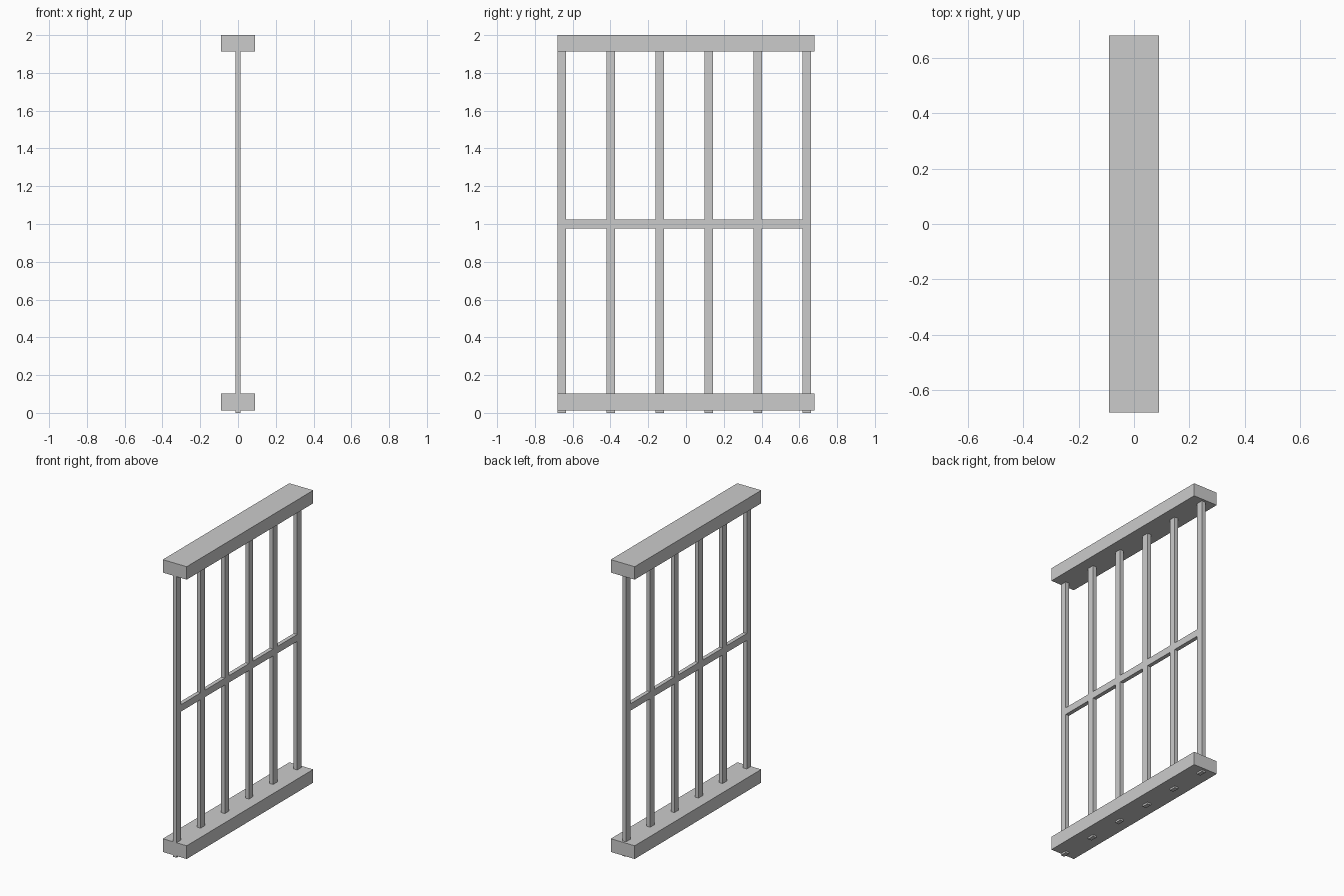
import bpy

if "Cube" in bpy.data.objects:
    bpy.data.objects.remove(bpy.data.objects["Cube"])


def box(name, x, y, z):
    """Add a box from (min, max) ranges along each axis."""
    bpy.ops.mesh.primitive_cube_add(size=1, location=[(a + b) / 2 for a, b in (x, y, z)])
    ob = bpy.context.object
    ob.name = name
    ob.scale = [b - a for a, b in (x, y, z)]
    bpy.ops.object.transform_apply(location=False, rotation=False, scale=True)
    return ob


RAIL_X, RAIL_Y = (-0.09, 0.09), (-0.68, 0.68)
BAR_X = (-0.0135, 0.0135)
HALF = 0.023                                   # half width of a bar
centres = [-0.657 + 0.2594 * i for i in range(6)]

# Top and bottom rails
box("bottom_rail", RAIL_X, RAIL_Y, (0.012, 0.102))
box("top_rail", RAIL_X, RAIL_Y, (1.912, 2.0))

# Upright bars, running through the bottom rail to the ground
for i, y in enumerate(centres):
    box(f"upright_bar_{i + 1}", BAR_X, (y - HALF, y + HALF), (0.0, 1.914))

# Crossbar pieces between neighbouring uprights
for i, (a, b) in enumerate(zip(centres, centres[1:])):
    box(f"crossbar_{i + 1}", BAR_X, (a + HALF, b - HALF), (0.976, 1.023))
